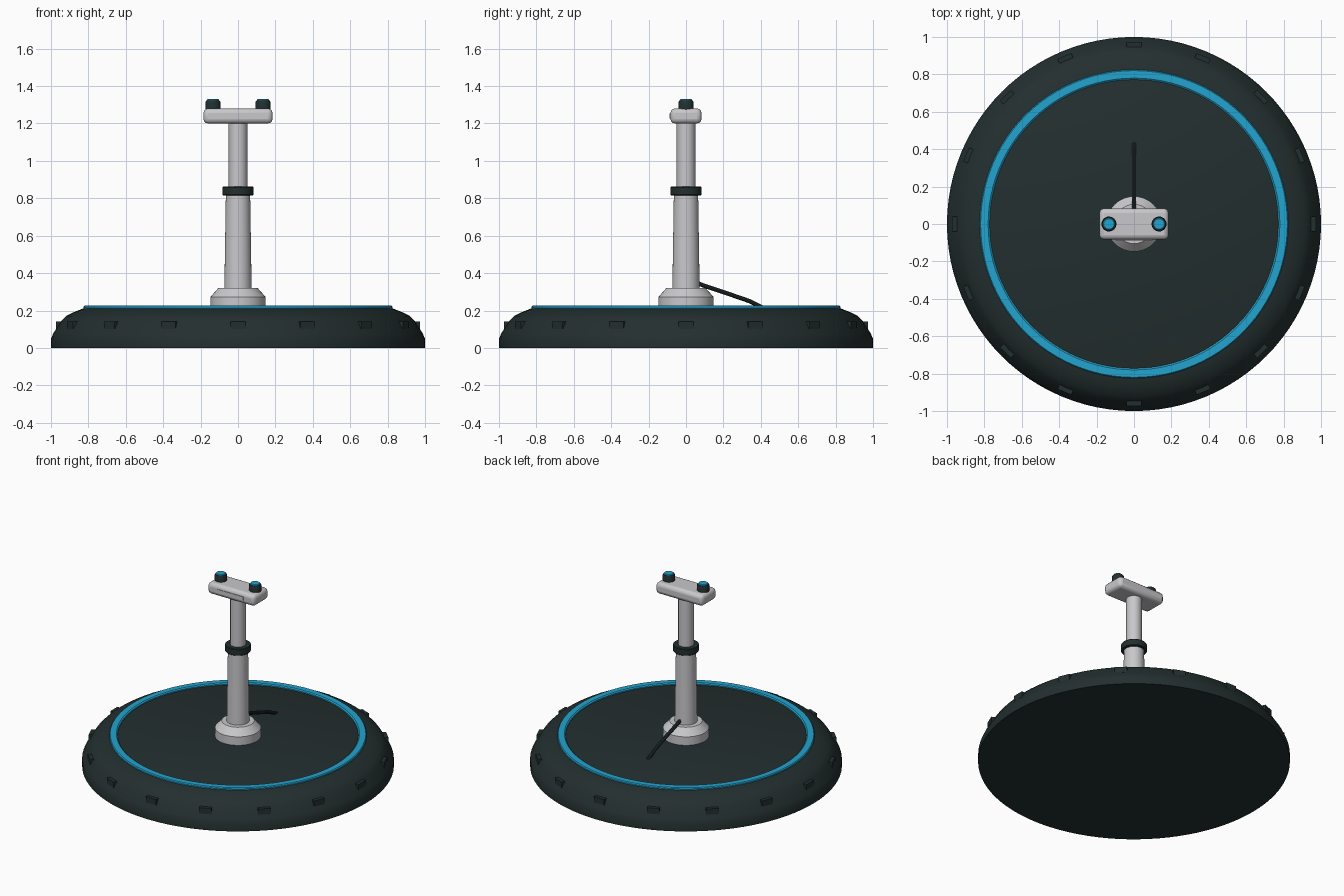
import bpy, math
from mathutils import Vector

if "Cube" in bpy.data.objects:
    bpy.data.objects.remove(bpy.data.objects["Cube"])


def mat(name, rgb):
    m = bpy.data.materials.new(name)
    m.diffuse_color = (*rgb, 1)
    m.use_nodes = True
    m.node_tree.nodes["Principled BSDF"].inputs["Base Color"].default_value = m.diffuse_color
    return m


DARK = mat("dark rubber", (0.017, 0.028, 0.028))
BLUE = mat("cyan accent", (0.017, 0.37, 0.62))
SILVER = mat("light grey metal", (0.58, 0.58, 0.60))


def add(name, verts, faces, material, angle=35):
    me = bpy.data.meshes.new(name)
    me.from_pydata(verts, [], faces)
    me.update()
    ob = bpy.data.objects.new(name, me)
    bpy.context.collection.objects.link(ob)
    me.materials.append(material)
    bpy.ops.object.select_all(action='DESELECT')
    ob.select_set(True)
    bpy.context.view_layer.objects.active = ob
    if angle:
        bpy.ops.object.shade_smooth_by_angle(angle=math.radians(angle))
    return ob


def lathe(name, profile, material, n=32, at=(0, 0), closed=False):
    """Spin (radius, z) points, listed bottom to top, round the z axis."""
    verts = [(at[0] + r * math.cos(2 * math.pi * i / n),
              at[1] + r * math.sin(2 * math.pi * i / n), z)
             for r, z in profile for i in range(n)]
    k = len(profile)
    faces = []
    for j in range(k if closed else k - 1):
        a, b = j * n, ((j + 1) % k) * n
        faces += [(a + i, a + (i + 1) % n, b + (i + 1) % n, b + i) for i in range(n)]
    if not closed:
        faces.append(tuple(reversed(range(n))))
        faces.append(tuple(range((k - 1) * n, k * n)))
    return add(name, verts, faces, material)


def box(name, centre, size, material, bevel=0.0, turn=0.0, segments=3):
    x, y, z = (s / 2 for s in size)
    verts = [(sx * x, sy * y, sz * z) for sz in (-1, 1)
             for sx, sy in ((-1, -1), (1, -1), (1, 1), (-1, 1))]
    faces = [(3, 2, 1, 0), (4, 5, 6, 7), (0, 1, 5, 4),
             (1, 2, 6, 5), (2, 3, 7, 6), (3, 0, 4, 7)]
    ob = add(name, verts, faces, material, 35 if bevel else 0)
    ob.location = centre
    ob.rotation_euler.z = turn
    if bevel:
        b = ob.modifiers.new("rounded", 'BEVEL')
        b.width, b.segments = bevel, segments
    return ob


# Round base with a curved shoulder and flat deck
lathe("base", [(1, 0), (1, 0.05), (0.986, 0.08), (0.966, 0.11), (0.945, 0.145),
               (0.92, 0.17), (0.88, 0.19), (0.825, 0.212)], DARK, 96)

# Cyan rim ring
lathe("rim_ring", [(0.825, 0.2), (0.825, 0.22), (0.82, 0.226),
                   (0.78, 0.226), (0.772, 0.22), (0.772, 0.2)], BLUE, 96, closed=True)

# Lugs round the shoulder
for i in range(16):
    a = i * math.tau / 16
    box(f"lug_{i + 1}", (0.951 * math.cos(a), 0.951 * math.sin(a), 0.121),
        (0.042, 0.08, 0.04), DARK, turn=a)

# Column: foot, lower tube, clamp collar, upper tube
lathe("column_foot", [(0.148, 0.21), (0.148, 0.272), (0.105, 0.32)], SILVER)
lathe("lower_tube", [(0.073, 0.31), (0.065, 0.82)], SILVER)
lathe("clamp_collar", [(0.08, 0.815), (0.083, 0.819), (0.083, 0.858), (0.08, 0.862)], DARK)
lathe("upper_tube", [(0.05, 0.85), (0.05, 1.21)], SILVER)

# Crosshead with a thin front plate
box("crosshead", (0, 0, 1.24), (0.37, 0.166, 0.08), SILVER, bevel=0.025)
box("front_plate", (0, -0.083, 1.24), (0.2, 0.008, 0.028), SILVER)

# Two knobs with cyan caps
for side, sx in (("left", -1), ("right", 1)):
    at = (sx * 0.134, 0)
    lathe(side + "_knob", [(0.04, 1.27), (0.04, 1.315), (0.036, 1.322)], DARK, 24, at)
    lathe(side + "_knob_cap", [(0.032, 1.315), (0.032, 1.326), (0.028, 1.33)], BLUE, 24, at)

# Cable from the back of the column down to the deck
path = [(0, 0.06, 0.347), (0, 0.09, 0.335), (0, 0.21, 0.295), (0, 0.34, 0.25), (0, 0.43, 0.205)]
n, r, verts = 10, 0.012, []
for i, p in enumerate(path):
    p = Vector(p)
    d = (Vector(path[min(i + 1, len(path) - 1)]) - Vector(path[max(i - 1, 0)])).normalized()
    up = Vector((1, 0, 0)).cross(d)
    for j in range(n):
        t = math.tau * j / n
        verts.append(p + r * (math.cos(t) * Vector((1, 0, 0)) + math.sin(t) * up))
faces = [(i * n + j, i * n + (j + 1) % n, (i + 1) * n + (j + 1) % n, (i + 1) * n + j)
         for i in range(len(path) - 1) for j in range(n)]
faces += [tuple(reversed(range(n))), tuple(range((len(path) - 1) * n, len(path) * n))]
add("cable", verts, faces, DARK)
